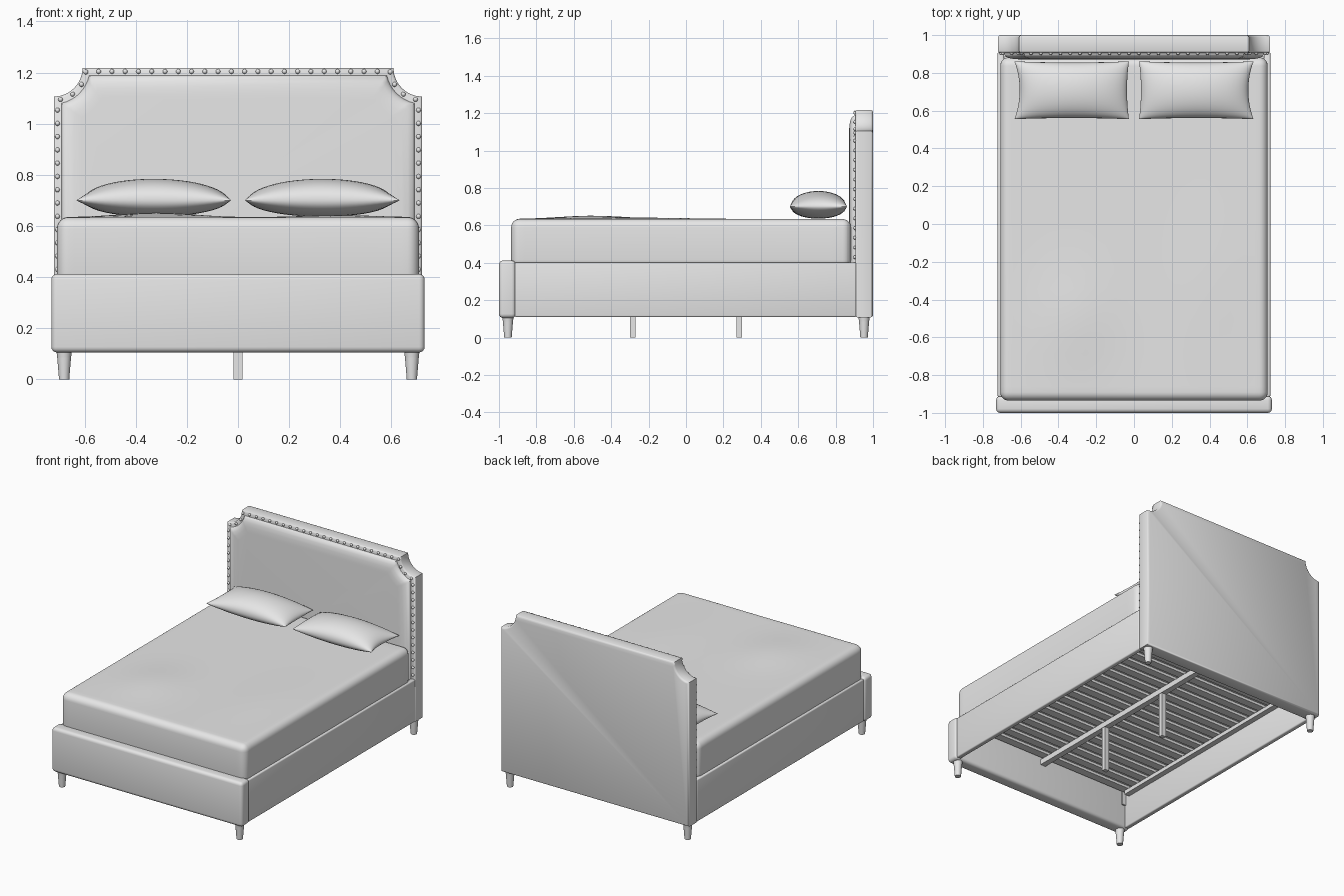
import bpy
import bmesh
import math
from mathutils import Vector, Matrix

cube = bpy.data.objects.get("Cube")
if cube:
    bpy.data.objects.remove(cube, do_unlink=True)

grey = bpy.data.materials.new("light grey")
grey.use_nodes = True
grey.diffuse_color = (0.8, 0.8, 0.8, 1)
grey.node_tree.nodes["Principled BSDF"].inputs["Base Color"].default_value = (0.8, 0.8, 0.8, 1)
parts = []


def finish(name, bm):
    bmesh.ops.recalc_face_normals(bm, faces=bm.faces)
    mesh = bpy.data.meshes.new(name)
    bm.to_mesh(mesh)
    bm.free()
    mesh.materials.append(grey)
    obj = bpy.data.objects.new(name, mesh)
    bpy.context.collection.objects.link(obj)
    parts.append(obj)
    return obj


def box_bm(lo, hi, bevel=0, segments=3):
    lo, hi = Vector(lo), Vector(hi)
    bm = bmesh.new()
    bmesh.ops.create_cube(bm, size=1)
    for v in bm.verts:
        v.co = (lo + hi) / 2 + v.co * (hi - lo)
    if bevel:
        bmesh.ops.bevel(bm, geom=bm.edges[:], offset=bevel, segments=segments,
                        profile=0.5, affect='EDGES')
    return bm


def box(name, lo, hi, bevel=0, segments=3):
    return finish(name, box_bm(lo, hi, bevel, segments))


def cone(name, x, y, z0, z1, r0, r1, sides=20):
    bm = bmesh.new()
    bmesh.ops.create_cone(bm, cap_ends=True, segments=sides, radius1=r0, radius2=r1,
                          depth=z1 - z0, matrix=Matrix.Translation((x, y, (z0 + z1) / 2)))
    return finish(name, bm)


# Headboard outline with scooped corners, inset by d
def outline(d, bottom, steps=8):
    cx, cz, r = 0.72, 1.218, 0.112 + d
    t0, t1 = math.acos(d / r), math.asin(d / r)
    half = [(cx - d, bottom)]
    for i in range(steps + 1):
        t = t0 + (t1 - t0) * i / steps
        half.append((cx - r * math.cos(t), cz - r * math.sin(t)))
    return half + [(-x, z) for x, z in reversed(half)]


def loft(name, layers):
    bm = bmesh.new()
    rings = [[bm.verts.new((x, y, z)) for x, z in outline(d, bottom)]
             for d, y, bottom in layers]
    for a, b in zip(rings, rings[1:]):
        for i in range(len(a)):
            j = (i + 1) % len(a)
            bm.faces.new((a[i], a[j], b[j], b[i]))
    bm.faces.new(rings[0])
    bm.faces.new(rings[-1])
    return finish(name, bm)


loft("headboard_frame", [(0.012, 1.0, 0.12), (0.004, 0.996, 0.112), (0, 0.988, 0.108),
                         (0, 0.917, 0.108), (0.003, 0.909, 0.11), (0.01, 0.905, 0.116)])
loft("headboard_padding", [(0.028, 0.91, 0.37), (0.03, 0.9, 0.37), (0.038, 0.888, 0.37),
                           (0.055, 0.879, 0.37), (0.08, 0.874, 0.37), (0.11, 0.872, 0.37)])

# Nail heads spaced evenly along the headboard rim
path = [Vector((x, 0.904, z)) for x, z in outline(0.014, 0.43)]
lengths = [(b - a).length for a, b in zip(path, path[1:])]
count = round(sum(lengths) / 0.052)
step = sum(lengths) / count
bm = bmesh.new()
for n in range(count + 1):
    s, k = n * step, 0
    while k < len(lengths) - 1 and s > lengths[k]:
        s -= lengths[k]
        k += 1
    spot = path[k].lerp(path[k + 1], min(s / lengths[k], 1))
    bmesh.ops.create_uvsphere(bm, u_segments=10, v_segments=6, radius=0.0095,
                              matrix=Matrix.Translation(spot))
finish("nail_heads", bm)

# Footboard, side rails and slat ledges
box("footboard", (-0.73, -1, 0.105), (0.73, -0.91, 0.412), 0.022, 4)
for side, s in (("left", 1), ("right", -1)):
    xs = sorted((s * 0.688, s * 0.722))
    box(side + "_rail", (xs[0], -0.915, 0.11), (xs[1], 0.91, 0.402), 0.008)
    xs = sorted((s * 0.65, s * 0.69))
    box(side + "_ledge", (xs[0], -0.87, 0.325), (xs[1], 0.88, 0.352))
    xs = sorted((s * 0.66, s * 0.69))
    box(side + "_bracket", (xs[0], -0.912, 0.27), (xs[1], -0.9, 0.37))

    # Tapered corner feet
    for end, y in (("front", -0.952), ("back", 0.952)):
        cone(f"{end}_{side}_foot", s * 0.68, y, 0, 0.085, 0.02, 0.027)
        cone(f"{end}_{side}_foot_collar", s * 0.68, y, 0.085, 0.118, 0.027, 0.031)

# Centre beam, its posts and the slats
box("centre_beam", (-0.02, -0.912, 0.315), (0.02, 0.905, 0.352))
for end, y in (("front", -0.285), ("back", 0.285)):
    box(end + "_post", (-0.017, y - 0.014, 0), (0.017, y + 0.014, 0.32))
slats = 20
for i in range(slats):
    y = -0.86 + i * 1.72 / (slats - 1)
    box("slat", (-0.688, y - 0.028, 0.352), (0.688, y + 0.028, 0.37))

# Mattress with a softly uneven top
bm = box_bm((-0.708, -0.935, 0.37), (0.708, 0.882, 0.634), 0.045, 6)
for axis, size in ((0, 0.64), (1, 0.86)):
    for i in range(21):
        normal = Vector((1 - axis, axis, 0))
        bmesh.ops.bisect_plane(bm, geom=bm.verts[:] + bm.edges[:] + bm.faces[:],
                               plane_co=normal * size * (i / 10 - 1), plane_no=normal)
for v in bm.verts:
    if v.co.z > 0.6:
        x, y = v.co.x, v.co.y
        v.co.z += 0.018 * math.exp(-((x + 0.32) / 0.2) ** 2 - ((y + 0.5) / 0.25) ** 2)
        v.co.z += 0.008 * math.exp(-((x - 0.4) / 0.2) ** 2 - ((y + 0.3) / 0.4) ** 2)
finish("mattress", bm)


# Pillows, plump in the middle with pinched corners on the outer end
def pillow(name, s):
    bm = bmesh.new()
    for up, height in ((1, 0.084), (-1, 0.064)):
        grid = bmesh.ops.create_grid(bm, x_segments=28, y_segments=18, size=1)
        for v in grid["verts"]:
            u, w = v.co.x, v.co.y
            # crowd the rows towards the seam for a round edge
            u, w = math.sin(u * math.pi / 2), math.sin(w * math.pi / 2)
            puff = max(0, 1 - u * u) ** 0.55 * max(0, 1 - w * w) ** 0.45
            pinch = 0.028 if u > 0 else 0.01
            x = 0.33 + u * (0.303 - pinch * (1 - w * w) * u * u)
            y = 0.708 + w * (0.153 - 0.006 * (1 - u * u))
            v.co = (s * x, y, 0.7 + up * height * puff)
    bmesh.ops.remove_doubles(bm, verts=bm.verts, dist=0.0005)
    finish(name, bm)


pillow("left_pillow", 1)
pillow("right_pillow", -1)

# Smooth shading with crisp edges
bpy.ops.object.select_all(action='DESELECT')
for obj in parts:
    obj.select_set(True)
bpy.context.view_layer.objects.active = parts[0]
bpy.ops.object.shade_smooth_by_angle(angle=math.radians(40))
